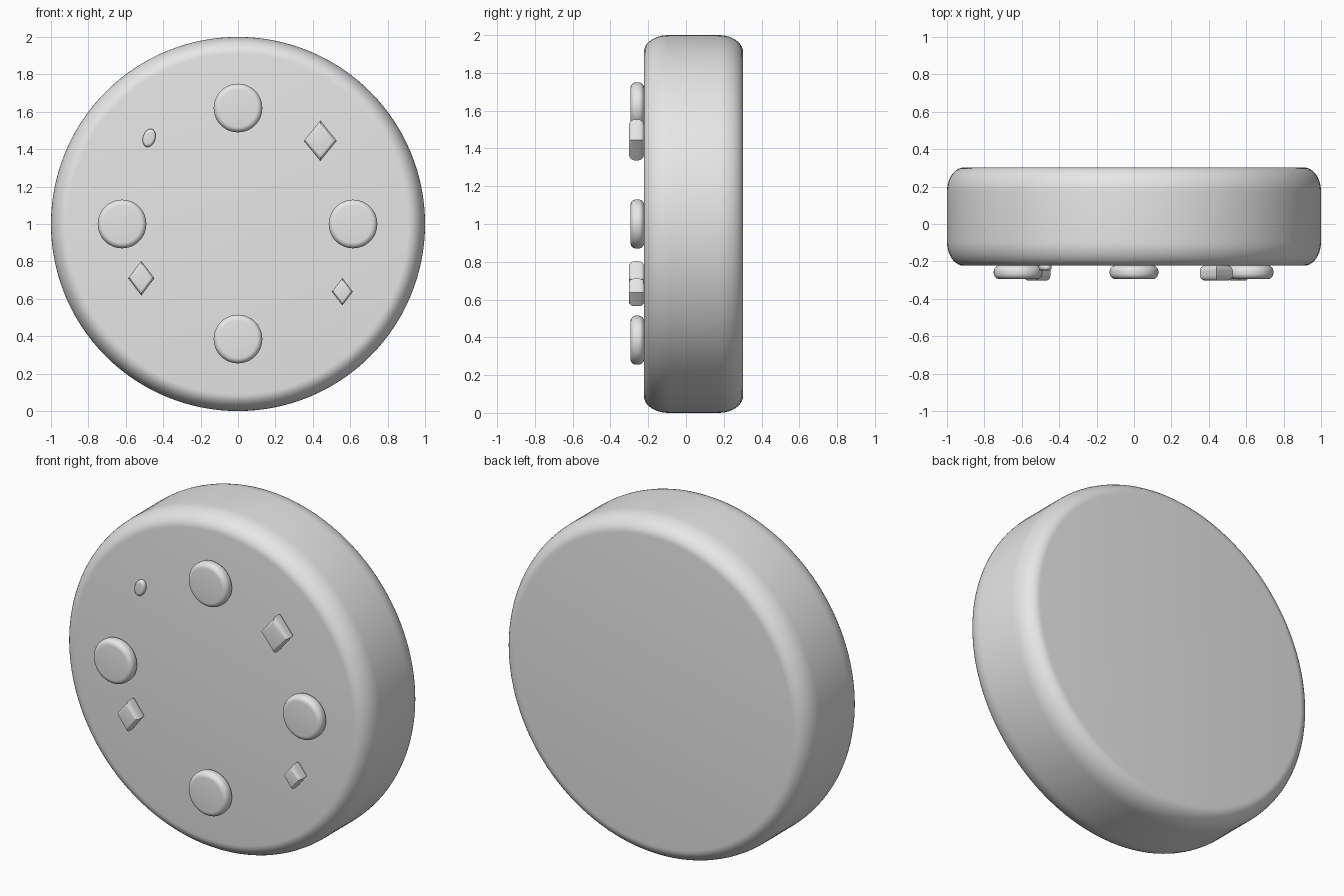
import bpy, bmesh, math

if "Cube" in bpy.data.objects:
    bpy.data.objects.remove(bpy.data.objects["Cube"])

grey = bpy.data.materials.new("plain grey")
grey.use_nodes = True
grey.diffuse_color = (0.8, 0.8, 0.8, 1)
grey.node_tree.nodes["Principled BSDF"].inputs["Base Color"].default_value = (0.8, 0.8, 0.8, 1)


def lathe(name, profile, sides, x=0, z=1, half_w=1, half_h=1, tilt=0):
    """Turn a (radius, y) profile about the y axis, cap both ends, then stretch and place it."""
    bm = bmesh.new()
    rings = []
    for r, y in profile:
        angles = [2 * math.pi * i / sides for i in range(sides)]
        rings.append([bm.verts.new((r * half_w * math.cos(a), y, r * half_h * math.sin(a)))
                      for a in angles])
    for a, b in zip(rings, rings[1:]):
        for i in range(sides):
            j = (i + 1) % sides
            bm.faces.new((a[i], a[j], b[j], b[i]))
    bm.faces.new(rings[0])
    bm.faces.new(rings[-1])
    bmesh.ops.recalc_face_normals(bm, faces=bm.faces)
    mesh = bpy.data.meshes.new(name)
    bm.to_mesh(mesh)
    bm.free()
    mesh.materials.append(grey)
    ob = bpy.data.objects.new(name, mesh)
    bpy.context.collection.objects.link(ob)
    ob.location = (x, 0, z)
    ob.rotation_euler.y = tilt
    bpy.ops.object.select_all(action='DESELECT')
    ob.select_set(True)
    bpy.context.view_layer.objects.active = ob
    bpy.ops.object.shade_smooth_by_angle(angle=math.radians(40))
    return ob


def rounded(front, back, radius, bevel_r, bevel_y, steps=6):
    """Profile with a rounded corner at the front and at the back."""
    arc = [math.pi / 2 * i / steps for i in range(steps + 1)]
    start = [(radius - bevel_r * (1 - math.sin(a)), front + bevel_y * (1 - math.cos(a))) for a in arc]
    end = [(radius - bevel_r * (1 - math.cos(a)), back - bevel_y * (1 - math.sin(a))) for a in arc]
    return start + end


# Thick round body
lathe("body", rounded(-0.223, 0.302, 1, 0.09, 0.13, 10), 128)

# Four round studs
stud = rounded(-0.294, -0.222, 1, 0.23, 0.03)
for name, x, z in (("top", 0, 1.62), ("bottom", 0, 0.385),
                   ("right", -0.62, 1), ("left", 0.615, 1)):
    lathe(name + "_stud", stud, 48, x, z, 0.13, 0.13)

# Three diamond studs
diamond = rounded(-0.302, -0.222, 1, 0.3, 0.03)
for name, x, z, w, h in (("upper_left", 0.44, 1.445, 0.088, 0.108),
                         ("lower_right", -0.517, 0.71, 0.07, 0.093),
                         ("lower_left", 0.558, 0.638, 0.056, 0.073)):
    lathe(name + "_diamond", diamond, 4, x, z, w, h)

# Small tilted bead
lathe("small_bead", rounded(-0.248, -0.215, 1, 0.4, 0.015), 24, -0.475, 1.46, 0.033, 0.05, 0.3)
